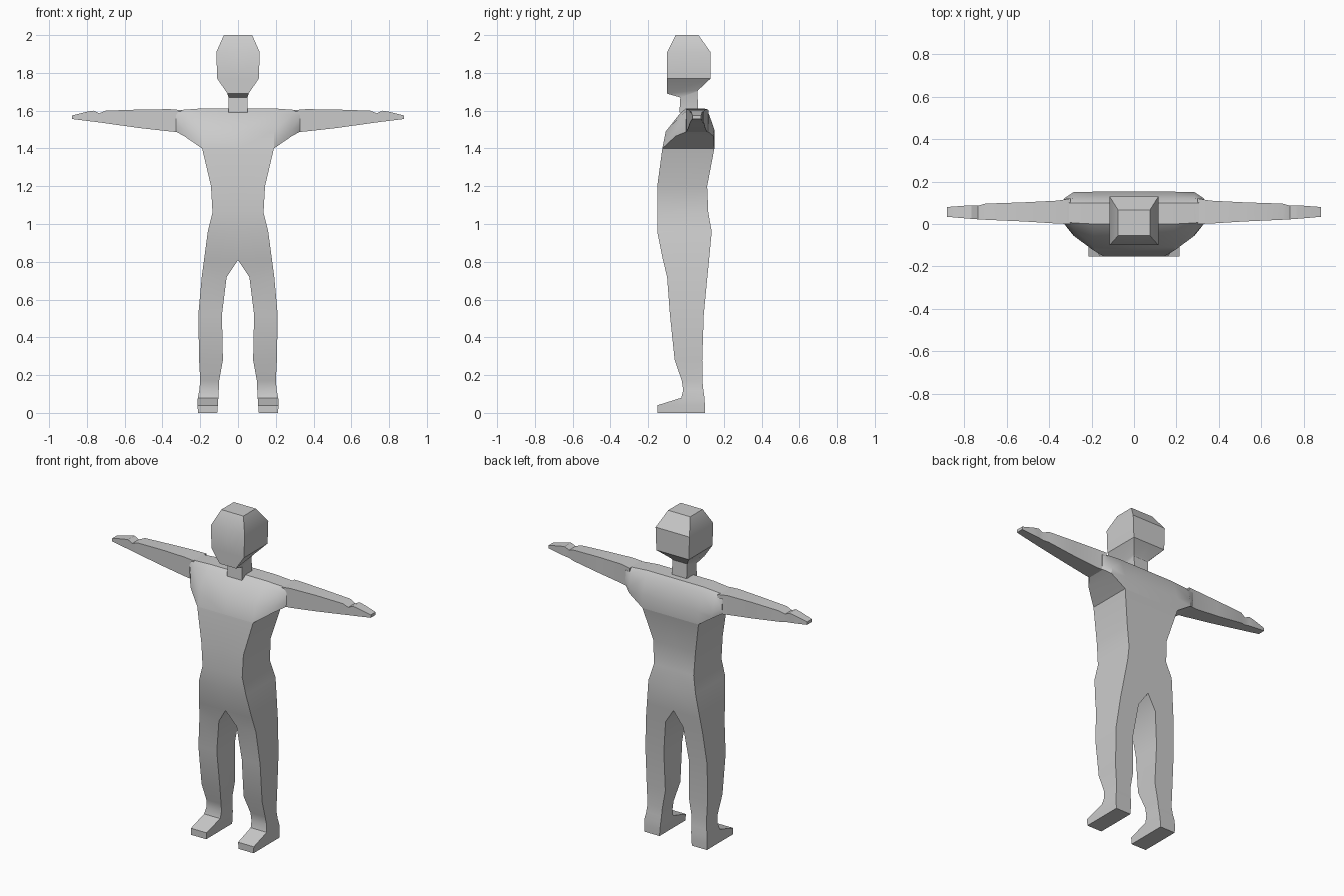
import bpy, bmesh

if "Cube" in bpy.data.objects:
    bpy.data.objects.remove(bpy.data.objects["Cube"])

skin = bpy.data.materials.new("plain grey")
skin.diffuse_color = (0.6, 0.6, 0.6, 1)
skin.use_nodes = True
skin.node_tree.nodes["Principled BSDF"].inputs["Base Color"].default_value = skin.diffuse_color


def loft(name, rings, hidden=lambda v: v.x < 1e-4):
    """Skin a stack of rings, drop the hidden inner faces and mirror across x."""
    bm = bmesh.new()
    loops = [[bm.verts.new(p) for p in ring] for ring in rings]
    n = len(loops[0])
    for a, b in zip(loops, loops[1:]):
        for i in range(n):
            j = (i + 1) % n
            bm.faces.new((a[i], a[j], b[j], b[i]))
    bm.faces.new(loops[0][::-1])
    bm.faces.new(loops[-1])
    bmesh.ops.recalc_face_normals(bm, faces=bm.faces[:])
    inner = [f for f in bm.faces
             if all(v.co.x < 1e-4 for v in f.verts) or all(hidden(v.co) for v in f.verts)]
    bmesh.ops.delete(bm, geom=inner, context='FACES')
    me = bpy.data.meshes.new(name)
    bm.to_mesh(me)
    bm.free()
    me.materials.append(skin)
    ob = bpy.data.objects.new(name, me)
    bpy.context.collection.objects.link(ob)
    mod = ob.modifiers.new("mirror", 'MIRROR')
    mod.use_clip = True
    bpy.ops.object.select_all(action='DESELECT')
    ob.select_set(True)
    bpy.context.view_layer.objects.active = ob
    bpy.ops.object.modifier_apply(modifier=mod.name)
    bpy.ops.object.shade_smooth_by_angle()
    return ob


def flat_ring(x0, x1, y0, y1, zf, zb=None):
    """Level ring with separate front and back heights."""
    zb = zf if zb is None else zb
    return [(x0, y0, zf), (x1, y0, zf), (x1, y1, zb), (x0, y1, zb)]


def side_ring(x, y0, y1, z0, z1):
    """Upright ring across an arm."""
    return [(x, y0, z0), (x, y1, z0), (x, y1, z1), (x, y0, z1)]


# Foot, leg and trunk
loft("legs_and_trunk", [flat_ring(*r) for r in [
    (.110, .212, -.152, .100, 0),
    (.107, .214, -.152, .100, .04),
    (.104, .213, -.025, .098, .08),
    (.102, .205, -.015, .092, .12),
    (.100, .200, -.022, .087, .17),
    (.080, .206, -.060, .086, .28),
    (.085, .210, -.085, .094, .52),
    (.060, .192, -.100, .113, .72),
    (.000, .180, -.122, .122, .81),
    (.000, .160, -.152, .136, .96),
    (.000, .135, -.152, .118, 1.06),
    (.000, .143, -.152, .112, 1.20),
    (.000, .190, -.125, .150, 1.40),
]], hidden=lambda v: v.z > 1.39)

# Chest and shoulders: front to back profile swept sideways
chest = [(-.125, 1.40), (-.107, 1.49), (-.032, 1.585), (0, 1.612),
         (.100, 1.612), (.122, 1.580), (.152, 1.48), (.150, 1.40)]
outer = [(-.055, 1.465), (-.050, 1.50), (-.020, 1.580), (.005, 1.605),
         (.100, 1.605), (.122, 1.580), (.150, 1.50), (.145, 1.465)]
tip = [(.005, 1.49), (.002, 1.52), (.002, 1.575), (.010, 1.602),
       (.100, 1.602), (.118, 1.580), (.120, 1.52), (.115, 1.49)]
loft("shoulders", [[(x, y, z) for y, z in prof] for x, prof in
                   [(0, chest), (.19, chest), (.285, outer), (.33, tip)]],
     hidden=lambda v: v.z < 1.41)

# Arm and hand
loft("arms", [side_ring(*r) for r in [
    (.30, .000, .120, 1.485, 1.603),
    (.36, .002, .110, 1.490, 1.608),
    (.52, .012, .102, 1.508, 1.606),
    (.70, .020, .096, 1.533, 1.600),
    (.735, .022, .086, 1.538, 1.586),
    (.765, .024, .088, 1.542, 1.600),
    (.80, .027, .086, 1.546, 1.594),
    (.88, .034, .080, 1.556, 1.574),
]])

# Neck and head
loft("neck_and_head", [flat_ring(0, *r) for r in [
    (.050, -.035, .066, 1.59),
    (.050, -.030, .060, 1.67, 1.70),
    (.056, -.100, .066, 1.69, 1.71),
    (.110, -.100, .130, 1.77),
    (.115, -.100, .130, 1.91),
    (.075, -.055, .066, 2.0),
]])
